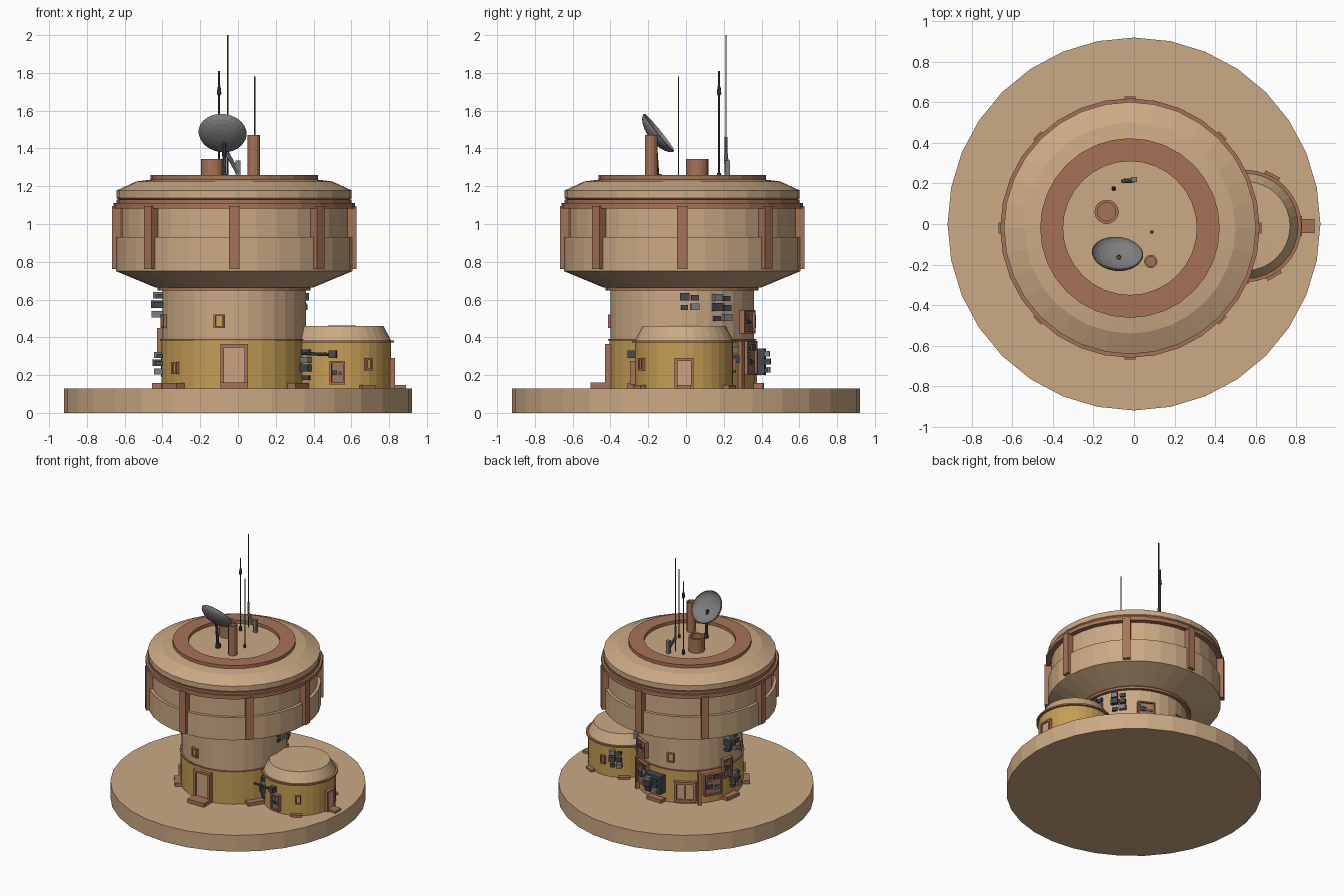
import bpy, bmesh, math
from mathutils import Matrix, Vector

cube = bpy.data.objects.get("Cube")
if cube:
    bpy.data.objects.remove(cube)


def material(name, r, g, b):
    m = bpy.data.materials.new(name)
    m.use_nodes = True
    m.diffuse_color = (r, g, b, 1)
    bsdf = next(n for n in m.node_tree.nodes if n.type == 'BSDF_PRINCIPLED')
    bsdf.inputs["Base Color"].default_value = (r, g, b, 1)
    return m


SAND = material("sand plaster", .60, .40, .23)
OCHRE = material("ochre wall", .56, .34, .09)
CLAY = material("terracotta trim", .39, .17, .095)
PANEL = material("door panel", .60, .36, .21)
AMBER = material("amber glass", .62, .34, .08)
STEEL = material("grey metal", .21, .21, .21)
DARK = material("dark metal", .06, .07, .08)

TOWER = Vector((-.02, -.02, 0))
ANNEX = Vector((.55, -.01, 0))
GROUND = .13


def finish(name, bm, mats):
    bmesh.ops.remove_doubles(bm, verts=bm.verts, dist=1e-5)
    bmesh.ops.recalc_face_normals(bm, faces=bm.faces)
    me = bpy.data.meshes.new(name)
    bm.to_mesh(me)
    bm.free()
    for m in mats:
        me.materials.append(m)
    ob = bpy.data.objects.new(name, me)
    bpy.context.collection.objects.link(ob)
    return ob


def lathe(name, profile, mat, at=(0, 0, 0), seg=32, rot=None):
    """Turn a list of (radius, height) points around a vertical axis."""
    bm = bmesh.new()
    rings = [[bm.verts.new((r * math.cos(t), r * math.sin(t), z))
              for t in (math.tau * i / seg for i in range(seg))] for r, z in profile]
    for a, b in zip(rings, rings[1:]):
        for i in range(seg):
            j = (i + 1) % seg
            bm.faces.new((a[i], a[j], b[j], b[i]))
    if rot:
        bm.transform(rot)
    bm.transform(Matrix.Translation(at))
    return finish(name, bm, [mat])


def drum(name, r, z0, z1, mat, at=(0, 0, 0), seg=32):
    return lathe(name, [(0, z0), (r, z0), (r, z1), (0, z1)], mat, at, seg)


def ring(name, r0, r1, z0, z1, mat, at=(0, 0, 0), seg=32):
    return lathe(name, [(r0, z0), (r1, z0), (r1, z1), (r0, z1), (r0, z0)], mat, at, seg)


def wall_box(name, hub, deg, r0, r1, z0, z1, width, mat, shift=0):
    """Box on a round wall, from radius r0 to r1, facing the given angle."""
    bm = bmesh.new()
    bmesh.ops.create_cube(bm, size=1)
    bm.transform(Matrix.Translation(((r0 + r1) / 2, shift, (z0 + z1) / 2))
                 @ Matrix.Diagonal((r1 - r0, width, z1 - z0, 1)))
    bm.transform(Matrix.Translation(hub) @ Matrix.Rotation(math.radians(deg), 4, 'Z'))
    return finish(name, bm, [mat])


def rod(name, a, b, r, mat, seg=8):
    a, b = Vector(a), Vector(b)
    d = b - a
    return lathe(name, [(0, 0), (r, 0), (r, d.length), (0, d.length)], mat, a, seg,
                 d.to_track_quat('Z', 'Y').to_matrix().to_4x4())


def framed(name, hub, deg, r, z0, z1, width, fill, bar=.012, out=.018):
    """Opening with a four-piece frame and a filled panel."""
    for s in (-1, 1):
        wall_box(name + "_jamb", hub, deg, r - .03, r + out, z0, z1, bar, CLAY, s * (width - bar) / 2)
    wall_box(name + "_lintel", hub, deg, r - .03, r + out, z1 - bar, z1, width, CLAY)
    wall_box(name + "_sill", hub, deg, r - .03, r + out, z0, z0 + bar, width, CLAY)
    wall_box(name + "_panel", hub, deg, r - .03, r + out * .5, z0, z1, width - bar, fill)


def machinery(name, hub, deg, r, z0, z1, width, cols, rows, out=.03):
    """Cluster of small dark boxes on a wall, with uneven depths and sizes."""
    w, h = width / cols, (z1 - z0) / rows
    for i in range(cols):
        for j in range(rows):
            k = (i * 2 + j * 3) % 4
            z = z0 + j * h
            wall_box(name + "_box", hub, deg, r - .02, r + out * (.55 + .15 * k), z + h * .1,
                     z + h * (.6 + .1 * k), w * (.65 + .08 * k),
                     STEEL if k == 2 else DARK, (i + .5) * w - width / 2)


def rack(name, hub, deg, r, z0, z1, width, cols, rows):
    framed(name, hub, deg, r, z0, z1, width, CLAY, .01, .025)
    machinery(name, hub, deg, r, z0 + .015, z1 - .015, width - .025, cols, rows, .022)


# Ground disc and tower column
drum("ground_disc", .92, 0, GROUND, SAND)
drum("column_base", .385, GROUND, .385, OCHRE, TOWER)
drum("column_upper", .38, .385, .68, SAND, TOWER)
ring("column_collar", .36, .405, .648, .665, CLAY, TOWER)

# Wide upper storey
lathe("upper_storey", [(0, .665), (.42, .665), (.625, .75), (.625, .93), (.602, .93),
                       (.602, 1.09), (0, 1.09)], SAND, TOWER)
ring("cornice", .5, .64, 1.082, 1.112, CLAY, TOWER)
ring("cornice_lip", .5, .622, 1.112, 1.13, CLAY, TOWER)
lathe("roof", [(0, 1.12), (.6, 1.12), (.622, 1.138), (.622, 1.178), (.52, 1.225),
               (.44, 1.235), (0, 1.235)], SAND, TOWER)
ring("roof_ring", .33, .443, 1.2, 1.26, CLAY, TOWER)
for i in range(8):
    wall_box("rib", TOWER, i * 45, .59, .648, .762, 1.095, .055, CLAY)

# Side annex
lathe("annex_wall", [(0, GROUND), (.26, GROUND), (.26, .38), (0, .38)], OCHRE, ANNEX)
ring("annex_rim", .2, .277, .372, .384, CLAY, ANNEX)
lathe("annex_roof", [(0, .38), (.262, .38), (.22, .46), (0, .462)], SAND, ANNEX)

# Doors and steps
framed("main_door", TOWER, -90, .385, GROUND, .365, .145, PANEL, .018, .025)
wall_box("main_step", TOWER, -90, .37, .485, GROUND, .16, .145, CLAY)
framed("annex_door", ANNEX, 0, .26, GROUND, .29, .1, PANEL, .014, .02)
wall_box("annex_step", ANNEX, 0, .25, .34, GROUND, .147, .07, CLAY)
framed("back_door", TOWER, 120, .385, .15, .31, .16, PANEL, .02, .025)
wall_box("back_door_bar", TOWER, 120, .37, .41, .15, .31, .016, CLAY)
wall_box("back_post", TOWER, 135, .37, .42, GROUND, .38, .025, CLAY)
wall_box("side_post", TOWER, 52, .37, .41, GROUND, .38, .025, CLAY)

# Foot blocks
for a in (-143, -33, 88, 172):
    wall_box("foot_block", TOWER, a, .37, .43, GROUND, .157, .13, CLAY)
for a in (-60, 62, 125):
    wall_box("annex_foot_block", ANNEX, a, .25, .29, GROUND, .147, .08, CLAY)

# Small windows
for a in (-102, -165, 104):
    framed("upper_window", TOWER, a, .378, .45, .522, .055, AMBER, .01)
framed("low_window", TOWER, -143, .383, .205, .27, .045, AMBER, .01)
for a in (-58, 90):
    framed("annex_window", ANNEX, a, .258, .225, .29, .042, AMBER, .01)

# Wall equipment on the tower
machinery("upper_units", TOWER, 6, .378, .54, .64, .11, 2, 2, .015)
machinery("upper_units", TOWER, 33, .378, .48, .64, .12, 2, 3, .03)
machinery("upper_units", TOWER, 174, .378, .5, .65, .13, 2, 3, .065)
rack("upper_rack", TOWER, 63, .378, .42, .545, .13, 2, 3)
rack("low_rack", TOWER, 66, .383, .2, .38, .13, 2, 4)
rack("low_rack", TOWER, 150, .383, .19, .36, .14, 2, 4)
rack("low_rack", TOWER, 168, .383, .3, .45, .09, 2, 3)
wall_box("generator", TOWER, 87, .37, .44, .2, .34, .14, DARK)
machinery("generator", TOWER, 87, .44, .21, .335, .12, 2, 3, .03)
machinery("low_units", TOWER, 180, .383, .2, .33, .1, 2, 3, .05)
ring("equipment_pipe", .375, .392, .383, .392, CLAY, TOWER)

# Wall equipment on the annex
rack("annex_rack", ANNEX, -95, .258, .15, .275, .08, 2, 3)
rod("annex_pipe", (.34, -.28, .315), (.5, -.285, .308), .009, DARK)
wall_box("annex_pipe_box", ANNEX, -100, .24, .3, .29, .33, .04, DARK)
machinery("annex_units", ANNEX, -135, .258, .17, .35, .07, 1, 4, .03)
machinery("annex_units", ANNEX, 112, .258, .21, .36, .1, 2, 3, .04)

# Roof chimneys
TOP = 1.23
lathe("short_chimney", [(0, TOP), (.06, TOP), (.06, 1.345), (.045, 1.345), (.045, 1.29), (0, 1.29)],
      CLAY, (-.135, .06, 0), 16)
lathe("tall_chimney", [(0, TOP), (.033, TOP), (.033, 1.47), (.024, 1.47), (.024, 1.44), (0, 1.44)],
      CLAY, (.083, -.185, 0), 12)

# Dish on its stand
tilt = Matrix.Rotation(.12, 4, 'Y') @ Matrix.Rotation(math.radians(-51), 4, 'X')
bowl = [(.128 * math.sin(t), .055 - .055 * math.cos(t) ** 1.2) for t in
        (math.pi / 2 * i / 6 for i in range(6))] + [(.128, .055)]
inside = [(r * .97, z + .004) for r, z in reversed(bowl)]
lathe("dish", bowl + inside, STEEL, Vector((-.082, -.148, 1.48)) - tilt @ Vector((0, 0, .05)), 24, tilt)
rod("dish_stand", (-.07, -.15, TOP), (-.075, -.165, 1.45), .011, DARK)
rod("dish_stand_foot", (-.07, -.15, TOP), (-.07, -.15, 1.265), .02, DARK, 10)

# Aerials
rod("tall_aerial", (-.055, .212, 1.26), (-.055, .212, 2), .004, DARK, 6)
rod("tall_aerial_arm", (0, .215, 1.27), (-.055, .212, 1.37), .011, STEEL)
rod("tall_aerial_sleeve", (-.055, .212, 1.35), (-.055, .212, 1.46), .008, STEEL)
wall_box("tall_aerial_box", (0, .22, 0), 0, -.014, .014, TOP, 1.335, .025, STEEL)
rod("middle_aerial", (-.1, .175, TOP), (-.1, .175, 1.81), .005, DARK, 6)
lathe("middle_aerial_bulb", [(0, 1.67), (.012, 1.69), (.009, 1.72), (0, 1.75)], DARK, (-.1, .175, 0), 8)
rod("middle_aerial_foot", (-.1, .175, TOP), (-.1, .175, 1.27), .01, DARK)
rod("front_aerial", (.088, -.04, TOP), (.088, -.04, 1.78), .004, DARK, 6)
rod("front_aerial_foot", (.088, -.04, TOP), (.088, -.04, 1.26), .009, DARK)
